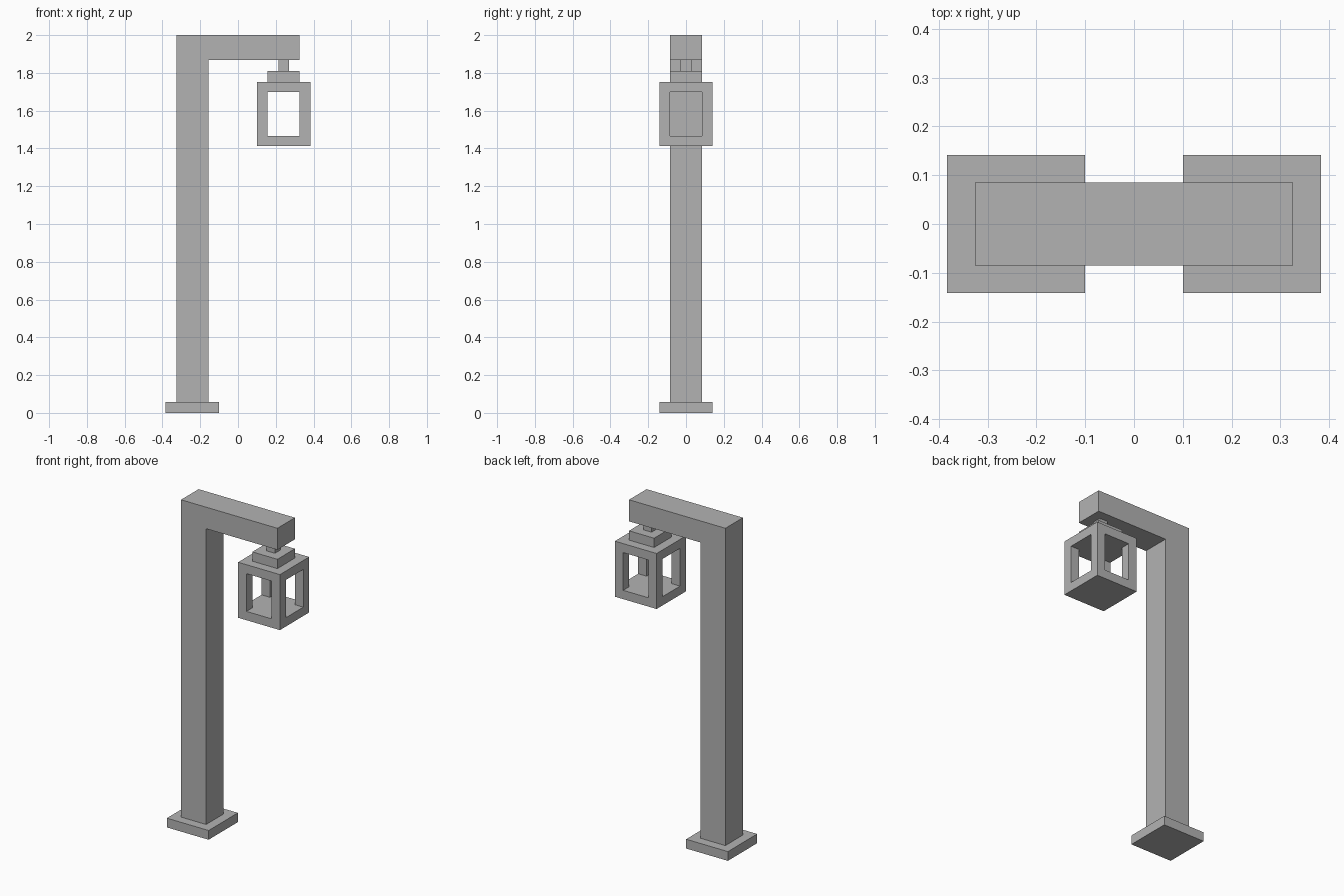
import bpy, bmesh
from mathutils import Vector

if "Cube" in bpy.data.objects:
    bpy.data.objects.remove(bpy.data.objects["Cube"])

grey = bpy.data.materials.new("stone_grey")
grey.diffuse_color = (0.45, 0.45, 0.45, 1)
grey.use_nodes = True
grey.node_tree.nodes["Principled BSDF"].inputs["Base Color"].default_value = grey.diffuse_color

U = 0.0566                    # basic block unit
PX, LX = -0.2415, 0.2415      # post and lantern centres


def prism(name, points, direction):
    """Extrude a flat outline along a direction."""
    me = bpy.data.meshes.new(name)
    bm = bmesh.new()
    face = bm.faces.new([bm.verts.new(p) for p in points])
    ext = bmesh.ops.extrude_face_region(bm, geom=[face], use_keep_orig=True)
    verts = [g for g in ext["geom"] if isinstance(g, bmesh.types.BMVert)]
    bmesh.ops.translate(bm, verts=verts, vec=Vector(direction))
    bmesh.ops.recalc_face_normals(bm, faces=bm.faces)
    bm.to_mesh(me)
    bm.free()
    me.materials.append(grey)
    ob = bpy.data.objects.new(name, me)
    bpy.context.collection.objects.link(ob)
    return ob


def block(name, x, half, z0, z1):
    """Square block centred on x, y = 0."""
    pts = [(x + sx * half, sy * half, z0)
           for sx, sy in ((-1, -1), (1, -1), (1, 1), (-1, 1))]
    return prism(name, pts, (0, 0, z1 - z0))


# ground plate
block("base_plate", PX, 2.5 * U, 0, U)

# post and overhanging arm as one L-shaped profile
w = 1.5 * U
outline = [(PX - w, U), (PX + w, U), (PX + w, 1.868),
           (LX + w, 1.868), (LX + w, 2), (PX - w, 2)]
prism("post_and_arm", [(x, -w, z) for x, z in outline], (0, 2 * w, 0))

# hanger and lantern cap
block("lantern_hanger", LX, 0.5 * U, 1.81, 1.868)
block("lantern_cap", LX, w, 1.753, 1.81)

# lantern cage: box with a plus-shaped opening through all four sides
cage = block("lantern_cage", LX, 2.5 * U, 1.413, 1.753)
a, b = w, 4 * U
plus = [(a, a), (b, a), (b, -a), (a, -a), (a, -b), (-a, -b),
        (-a, -a), (-b, -a), (-b, a), (-a, a), (-a, b), (a, b)]
cutter = prism("cage_cutter", [(LX + x, y, 1.467) for x, y in plus],
               (0, 0, 0.231))
cutter.hide_render = True
mod = cage.modifiers.new("windows", 'BOOLEAN')
mod.operation = 'DIFFERENCE'
mod.solver = 'EXACT'
mod.object = cutter

# bake the cut and drop the cutter
bpy.context.view_layer.update()
deps = bpy.context.evaluated_depsgraph_get()
cut_mesh = bpy.data.meshes.new_from_object(cage.evaluated_get(deps))
cage.modifiers.clear()
cage.data = cut_mesh
bpy.data.objects.remove(cutter)
